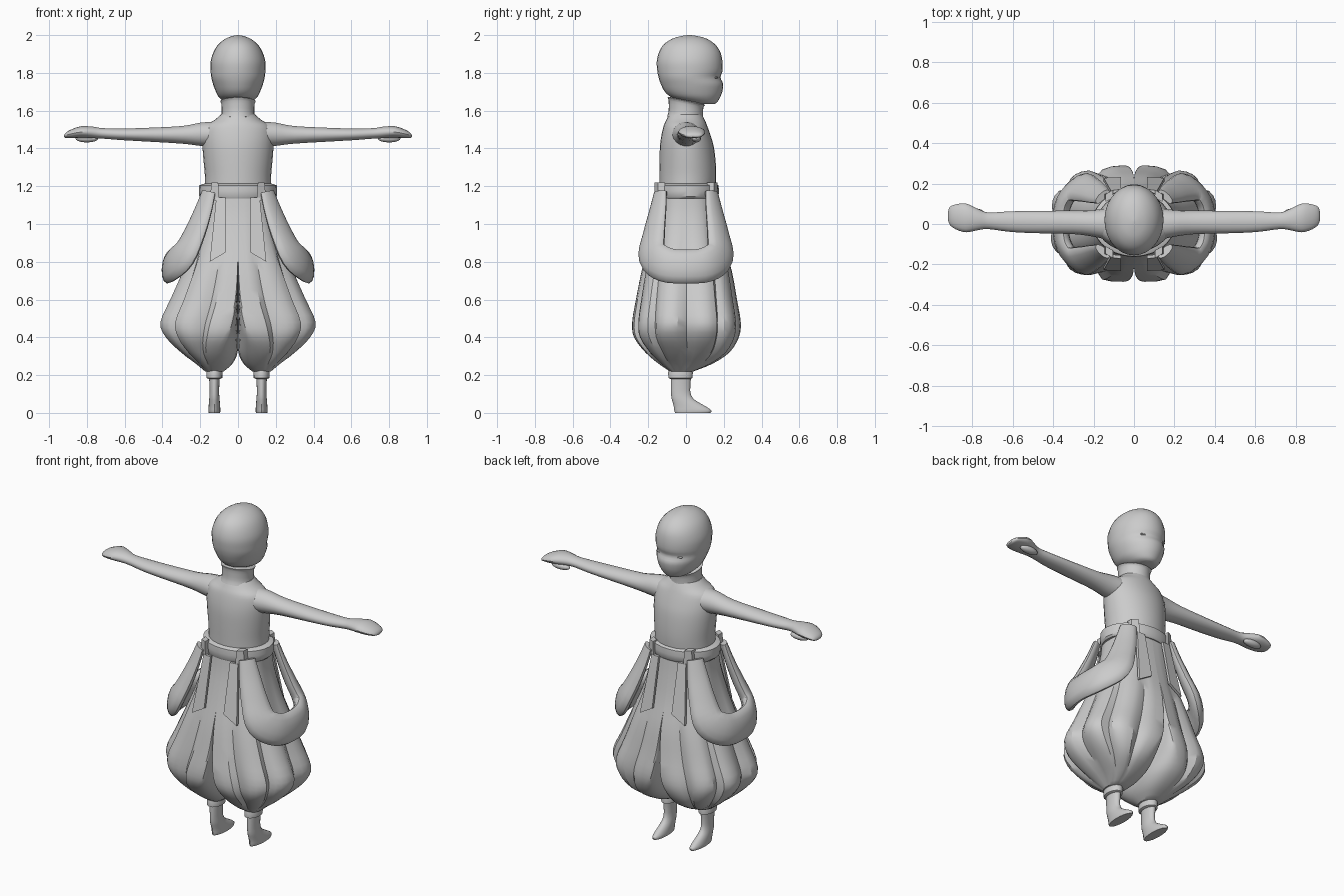
import bpy, bmesh, math
from mathutils import Vector

cube = bpy.data.objects.get("Cube")
if cube:
    bpy.data.objects.remove(cube, do_unlink=True)

clay = bpy.data.materials.new("clay grey")
clay.use_nodes = True
GREY = (0.6, 0.6, 0.6, 1)
clay.diffuse_color = GREY
clay.node_tree.nodes["Principled BSDF"].inputs["Base Color"].default_value = GREY


def finish(name, bm, mirror=False, angle=40):
    bmesh.ops.recalc_face_normals(bm, faces=bm.faces)
    mesh = bpy.data.meshes.new(name)
    bm.to_mesh(mesh)
    bm.free()
    mesh.materials.append(clay)
    obj = bpy.data.objects.new(name, mesh)
    bpy.context.collection.objects.link(obj)
    if mirror:
        obj.modifiers.new("mirror", 'MIRROR')
    bpy.ops.object.select_all(action='DESELECT')
    obj.select_set(True)
    bpy.context.view_layer.objects.active = obj
    bpy.ops.object.shade_smooth_by_angle(angle=math.radians(angle))
    return obj


def smooth_rows(rows, steps=3):
    """Catmull-Rom interpolation between key rows."""
    out = []
    for i in range(len(rows) - 1):
        a, b = rows[max(i - 1, 0)], rows[i]
        c, d = rows[i + 1], rows[min(i + 2, len(rows) - 1)]
        for s in range(steps):
            t = s / steps
            out.append([q + t / 2 * (r - p + t * (2*p - 5*q + 4*r - w + t * (3*q - p - 3*r + w)))
                        for p, q, r, w in zip(a, b, c, d)])
    return out + [rows[-1]]


def loft(name, rings, mirror=False, angle=40):
    bm = bmesh.new()
    loops = [[bm.verts.new(p) for p in ring] for ring in rings]
    n = len(loops[0])
    for a, b in zip(loops, loops[1:]):
        for i in range(n):
            j = (i + 1) % n
            bm.faces.new((a[i], a[j], b[j], b[i]))
    bm.faces.new(loops[0])
    bm.faces.new(loops[-1])
    return finish(name, bm, mirror, angle)


def turns(n):
    return [math.tau * i / n for i in range(n)]


def upright(name, rows, cx=0, mirror=False, steps=3, n=28, tilt=0):
    """Rows of height, half width, back y, front y."""
    rings = []
    for z, rx, y0, y1 in smooth_rows(rows, steps):
        ring = []
        for a in turns(n):
            y = (y0 + y1) / 2 + (y1 - y0) / 2 * math.sin(a)
            ring.append((cx + rx * math.cos(a), y, z - tilt * y))
        rings.append(ring)
    return loft(name, rings, mirror)


def ellipsoid(name, centre, size, mirror=True):
    bm = bmesh.new()
    bmesh.ops.create_uvsphere(bm, u_segments=16, v_segments=10, radius=1)
    bmesh.ops.scale(bm, vec=size, verts=bm.verts)
    bmesh.ops.translate(bm, vec=centre, verts=bm.verts)
    return finish(name, bm, mirror)


# Head with a full brow, shallow eye line and rounded jaw
upright("head", [
    (1.635, .04, .06, .15), (1.645, .07, 0, .165), (1.67, .1, -.075, .18),
    (1.7, .117, -.112, .192), (1.74, .132, -.133, .197), (1.775, .141, -.145, .183),
    (1.81, .145, -.152, .193), (1.86, .145, -.155, .193), (1.91, .13, -.143, .182),
    (1.95, .105, -.118, .155), (1.98, .068, -.075, .112), (1.995, .03, -.025, .06),
    (2, .004, .01, .02)])
ellipsoid("eyes", (.058, .159, 1.775), (.03, .01, .006))

# Torso, collar and belt
upright("torso", [
    (1.17, .175, -.14, .155), (1.25, .175, -.14, .16), (1.33, .182, -.14, .157),
    (1.41, .188, -.138, .147), (1.47, .187, -.13, .13), (1.52, .172, -.118, .112),
    (1.55, .125, -.105, .1), (1.58, .09, -.09, .085)])
upright("collar", [
    (1.55, .098, -.1, .1), (1.58, .087, -.092, .09), (1.635, .088, -.092, .092),
    (1.65, .094, -.097, .1), (1.655, .08, -.085, .085)], tilt=.2)
upright("belt", [
    (1.135, .195, -.155, .165), (1.145, .205, -.16, .172), (1.175, .207, -.163, .175),
    (1.205, .205, -.16, .172), (1.215, .175, -.14, .155)], steps=1)

# Arms with flat hands: rows of x, centre y, centre z, half depth, half height
arm = smooth_rows([
    (.12, 0, 1.475, .08, .068), (.2, .003, 1.475, .066, .062), (.3, .008, 1.472, .058, .047),
    (.5, .01, 1.473, .055, .036), (.62, .012, 1.475, .05, .031), (.72, .016, 1.48, .041, .028),
    (.77, .022, 1.485, .052, .031), (.83, .03, 1.487, .071, .031), (.88, .035, 1.478, .062, .024),
    (.91, .04, 1.47, .045, .015), (.92, .04, 1.466, .02, .006)])
loft("arms", [[(x, y + ry * math.cos(a), z + rz * math.sin(a)) for a in turns(18)]
              for x, y, z, ry, rz in arm], True)
ellipsoid("thumbs", (.8, .055, 1.452), (.06, .024, .02))

# Pleated trousers, one ballooning half per leg
PLEATS = 5
PER = 6


def soft(v):
    """Squarer than a plain sine, for boxy hips."""
    return math.copysign(abs(v) ** .8, v)


def leg_ring(z, inner, outer, back, front, core, pleat):
    cx = inner + core * (outer - inner)
    mid, half = (back + front) / 2, (front - back) / 2
    ring = []
    n = PLEATS * PER
    for i in range(n + 1):
        a = -math.pi / 2 + math.pi * i / n
        f = (i / PER + .5) % 1
        fold = 1 + pleat * (math.sin(math.pi * f) ** .6 - 1 + .4 * (f - .5))
        ca = soft(max(math.cos(a), 0))
        ring.append((cx + (outer - cx) * ca * fold, mid + half * soft(math.sin(a)) * fold, z))
    for i in range(1, 16):
        a = math.pi / 2 + math.pi * i / 16
        ring.append((cx + (cx - inner) * soft(math.cos(a)), mid + half * soft(math.sin(a)), z))
    return ring


loft("trousers", [leg_ring(*r) for r in smooth_rows([
    (1.16, 0, .18, -.145, .155, 0, 0), (1.05, 0, .192, -.16, .17, 0, .01),
    (.9, 0, .235, -.195, .2, 0, .03), (.75, 0, .297, -.235, .243, .01, .06),
    (.6, 0, .365, -.265, .27, .04, .08), (.48, 0, .418, -.285, .29, .1, .1),
    (.4, 0, .388, -.275, .28, .2, .1), (.32, .002, .305, -.215, .23, .38, .09),
    (.26, .03, .225, -.145, .14, .47, .06), (.22, .075, .175, -.085, .04, .5, .03)])],
    True, 32)

# Ankle cuffs and feet
upright("cuffs", [
    (.18, .03, -.082, .025), (.185, .042, -.093, .035), (.215, .043, -.095, .036),
    (.24, .035, -.085, .03)], .125, True, 1, 20)
upright("feet", [
    (0, .03, -.058, .13), (.012, .032, -.062, .135), (.03, .031, -.064, .112),
    (.055, .029, -.07, .068), (.08, .027, -.077, .035), (.12, .025, -.08, .022),
    (.2, .029, -.08, .028)], .125, True, 2, 20)

# Draped side sashes: rows of x, y, z, half width, half thickness
front_half = [
    (.155, .135, 1.17, .045, .02), (.185, .15, 1.07, .06, .026), (.23, .17, .95, .075, .034),
    (.285, .18, .84, .09, .038), (.345, .11, .785, .092, .04), (.365, 0, .775, .09, .038)]
back_half = [(x, -y, z, w, t) for x, y, z, w, t in reversed(front_half[:-1])]
path = smooth_rows(front_half + back_half, 4)
sash = []
for i, (x, y, z, w, t) in enumerate(path):
    before, after = path[max(i - 1, 0)], path[min(i + 1, len(path) - 1)]
    along = (Vector(after[:3]) - Vector(before[:3])).normalized()
    out = Vector((x, y * 1.3, .05))
    out = (out - along * out.dot(along)).normalized()
    wide = along.cross(out)
    sash.append([Vector((x, y, z)) + wide * w * math.cos(a) + out * t * math.sin(a)
                 for a in turns(14)])
loft("side_sashes", sash, True)


# Ribbon tails and belt loops on both faces of the skirt
def slab(name, corners, depth):
    bm = bmesh.new()
    near = [bm.verts.new(c) for c in corners]
    face = bm.faces.new(near)
    grown = bmesh.ops.extrude_face_region(bm, geom=[face])["geom"]
    bmesh.ops.translate(bm, vec=(0, depth, 0),
                        verts=[g for g in grown if isinstance(g, bmesh.types.BMVert)])
    return finish(name, bm, True)


for side, label in ((1, "front"), (-1, "back")):
    slab(label + "_ribbon_tails", [
        (.065, side * .155, 1.14), (.115, side * .15, 1.14),
        (.15, side * .212, .8), (.065, side * .216, .85)], side * .016)
    slab(label + "_belt_loops", [
        (.1, side * .13, 1.125), (.15, side * .11, 1.125),
        (.14, side * .11, 1.22), (.105, side * .13, 1.22)], side * .038)
